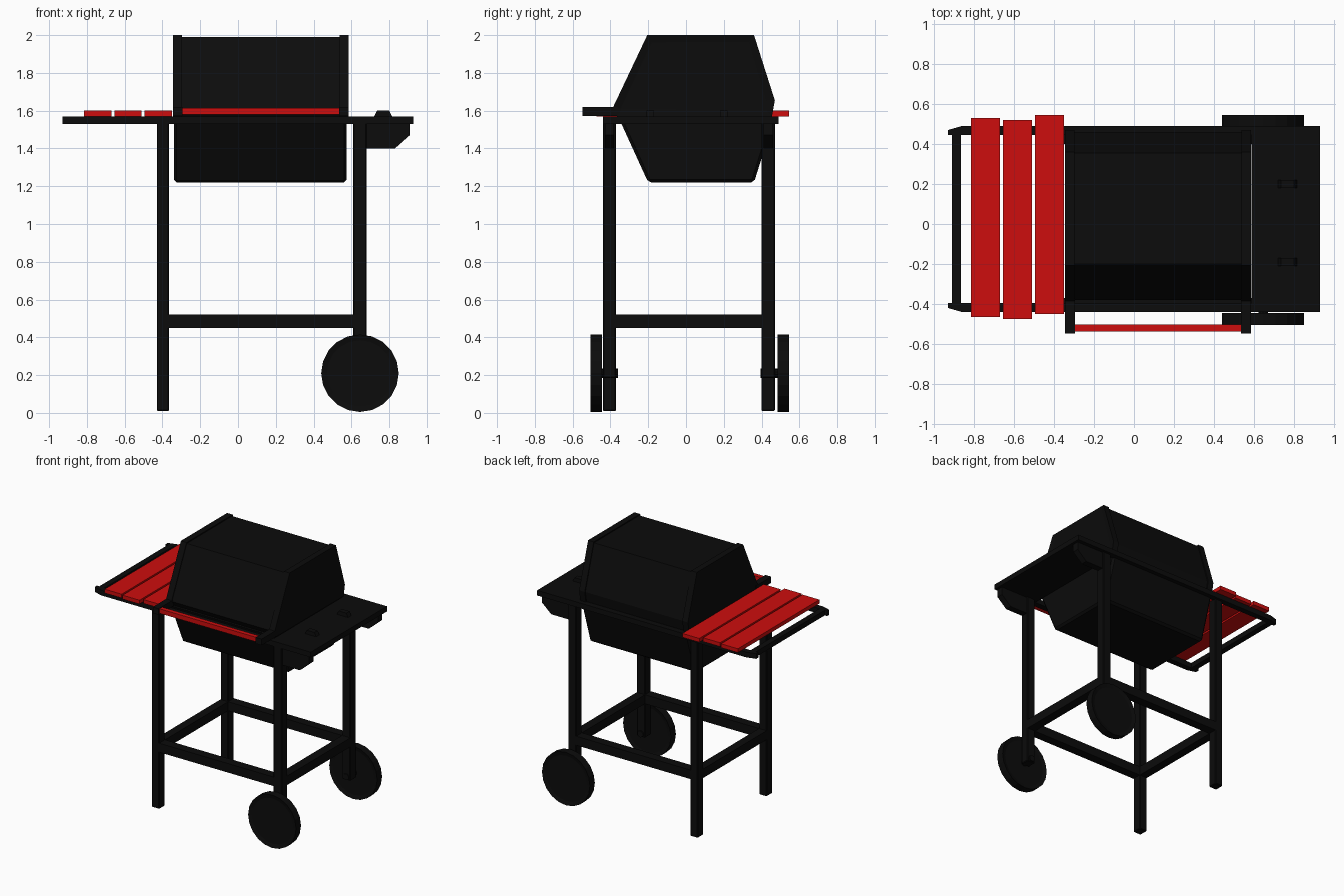
import bpy, bmesh
from mathutils import Matrix, Vector

cube = bpy.data.objects.get("Cube")
if cube:
    bpy.data.objects.remove(cube, do_unlink=True)


def make_material(name, rgb):
    mat = bpy.data.materials.new(name)
    mat.use_nodes = True
    color = (*rgb, 1)
    mat.diffuse_color = color
    mat.node_tree.nodes["Principled BSDF"].inputs["Base Color"].default_value = color
    return mat


BLACK = make_material("black enamel", (0.0035, 0.0035, 0.0035))
RED = make_material("red paint", (0.61, 0.004, 0.004))


def finish(name, bm, mat):
    bmesh.ops.recalc_face_normals(bm, faces=bm.faces)
    mesh = bpy.data.meshes.new(name)
    bm.to_mesh(mesh)
    bm.free()
    mesh.materials.append(mat)
    obj = bpy.data.objects.new(name, mesh)
    bpy.context.collection.objects.link(obj)
    return obj


def add_bevel(obj, width):
    mod = obj.modifiers.new("soft edges", "BEVEL")
    mod.width = width
    mod.segments = 1
    return obj


def box(name, x, y, z, mat=BLACK, bevel=0.0):
    """Box from its (low, high) ranges on each axis."""
    bm = bmesh.new()
    bmesh.ops.create_cube(bm, size=1)
    for v in bm.verts:
        v.co = [sum(r) / 2 + c * (r[1] - r[0]) for r, c in zip((x, y, z), v.co)]
    obj = finish(name, bm, mat)
    return add_bevel(obj, bevel) if bevel else obj


def prism(name, points, axis, low, high, inset=0.0, depth=0.0):
    """Extrude a profile along x (points are y, z), y (x, z) or z (x, y)."""
    def place(a, b, t):
        return {"x": (t, a, b), "y": (a, t, b), "z": (a, b, t)}[axis]
    bm = bmesh.new()
    rings = [[bm.verts.new(place(a, b, t)) for a, b in points] for t in (low, high)]
    caps = [bm.faces.new(ring) for ring in rings]
    count = len(points)
    for i in range(count):
        j = (i + 1) % count
        bm.faces.new((rings[0][i], rings[0][j], rings[1][j], rings[1][i]))
    bmesh.ops.recalc_face_normals(bm, faces=bm.faces)
    if inset:
        bmesh.ops.inset_individual(bm, faces=caps, thickness=inset, depth=-depth)
    return finish(name, bm, BLACK)


def cylinder(name, centre, radius, length, sides, rim=0.0):
    """Cylinder along y with optional dished faces."""
    bm = bmesh.new()
    turn = Matrix.Translation(centre) @ Matrix.Rotation(1.570796, 4, "X")
    bmesh.ops.create_cone(bm, cap_ends=True, segments=sides, radius1=radius,
                          radius2=radius, depth=length, matrix=turn)
    if rim:
        caps = [f for f in bm.faces if len(f.verts) == sides]
        bmesh.ops.inset_individual(bm, faces=caps, thickness=rim, depth=-0.008)
    return finish(name, bm, BLACK)


# Legs: the wheeled pair stops at the axles
LEFT_X, RIGHT_X = (-0.43, -0.365), (0.61, 0.68)
FRONT_Y, BACK_Y = (-0.44, -0.37), (0.40, 0.47)
for side, x, foot in (("plain", LEFT_X, 0.01), ("wheeled", RIGHT_X, 0.185)):
    for end, y in (("front", FRONT_Y), ("back", BACK_Y)):
        box(f"{end}_{side}_leg", x, y, (foot, 1.54), bevel=0.005)

# Lower stretchers
for end, y in (("front", FRONT_Y), ("back", BACK_Y)):
    box(f"{end}_stretcher", (-0.37, 0.615), y, (0.45, 0.52))
for side, x in (("plain", LEFT_X), ("wheeled", RIGHT_X)):
    box(f"{side}_side_stretcher", x, (-0.375, 0.405), (0.45, 0.52))

# Wheels and axle stubs
for end, y, hub in (("front", -0.475, -0.425), ("back", 0.515, 0.46)):
    cylinder(f"{end}_wheel", Vector((0.645, y, 0.21)), 0.205, 0.06, 20, rim=0.03)
    cylinder(f"{end}_axle", Vector((0.645, hub, 0.21)), 0.025, 0.13, 10)

# Top rails with narrowed ends
for end, inner, outer in (("front", -0.395, -0.44), ("back", 0.445, 0.49)):
    tip_outer = inner + (outer - inner) * 0.55
    prism(f"{end}_top_rail", [(-0.93, inner), (-0.93, tip_outer), (-0.86, outer),
                              (0.60, outer), (0.60, inner)], "z", 1.53, 1.57)
box("shelf_end_bar", (-0.91, -0.865), (-0.40, 0.45), (1.53, 1.57))

# Solid side table with brackets
box("side_table", (0.588, 0.93), (-0.44, 0.49), (1.53, 1.57))
for end, y in (("front", FRONT_Y), ("back", BACK_Y)):
    prism(f"{end}_table_bracket", [(0.67, 1.53), (0.67, 1.40), (0.83, 1.40),
                                   (0.91, 1.47), (0.91, 1.53)], "y", y[0] + 0.01, y[1] - 0.01)

# Small tool hooks on the table
for y in (-0.19, 0.20):
    prism("tool_hook", [(0.72, 1.57), (0.735, 1.60), (0.80, 1.60), (0.815, 1.57)],
          "y", y - 0.02, y + 0.02)

# Slatted shelf
for x, y in ((-0.815, -0.465), (-0.655, -0.475), (-0.495, -0.45)):
    box("shelf_slat", (x, x + 0.145), (y, y + 0.995), (1.57, 1.60), RED)

# Bowl
bowl = prism("bowl", [(-0.362, 1.575), (-0.2, 1.22), (0.36, 1.22), (0.46, 1.54),
                      (0.455, 1.575)], "x", -0.34, 0.575)
add_bevel(bowl, 0.015)

# Lid: a slightly smaller shell between two raised end frames
prism("lid_shell", [(-0.38, 1.61), (-0.2, 1.99), (0.355, 1.99), (0.46, 1.65),
                    (0.445, 1.57), (-0.355, 1.57)], "x", -0.32, 0.56)
LID = [(-0.39, 1.61), (-0.205, 2.0), (0.36, 2.0), (0.47, 1.655), (0.455, 1.57), (-0.365, 1.57)]
for side, x in (("plain", -0.345), ("table", 0.537)):
    prism(f"{side}_side_lid_frame", LID, "x", x, x + 0.048, inset=0.045, depth=0.006)

# Handle and its arms
for x in (-0.345, 0.535):
    box("handle_arm", (x, x + 0.05), (-0.548, -0.36), (1.572, 1.62))
box("lid_handle", (-0.295, 0.535), (-0.537, -0.503), (1.58, 1.615), RED)
